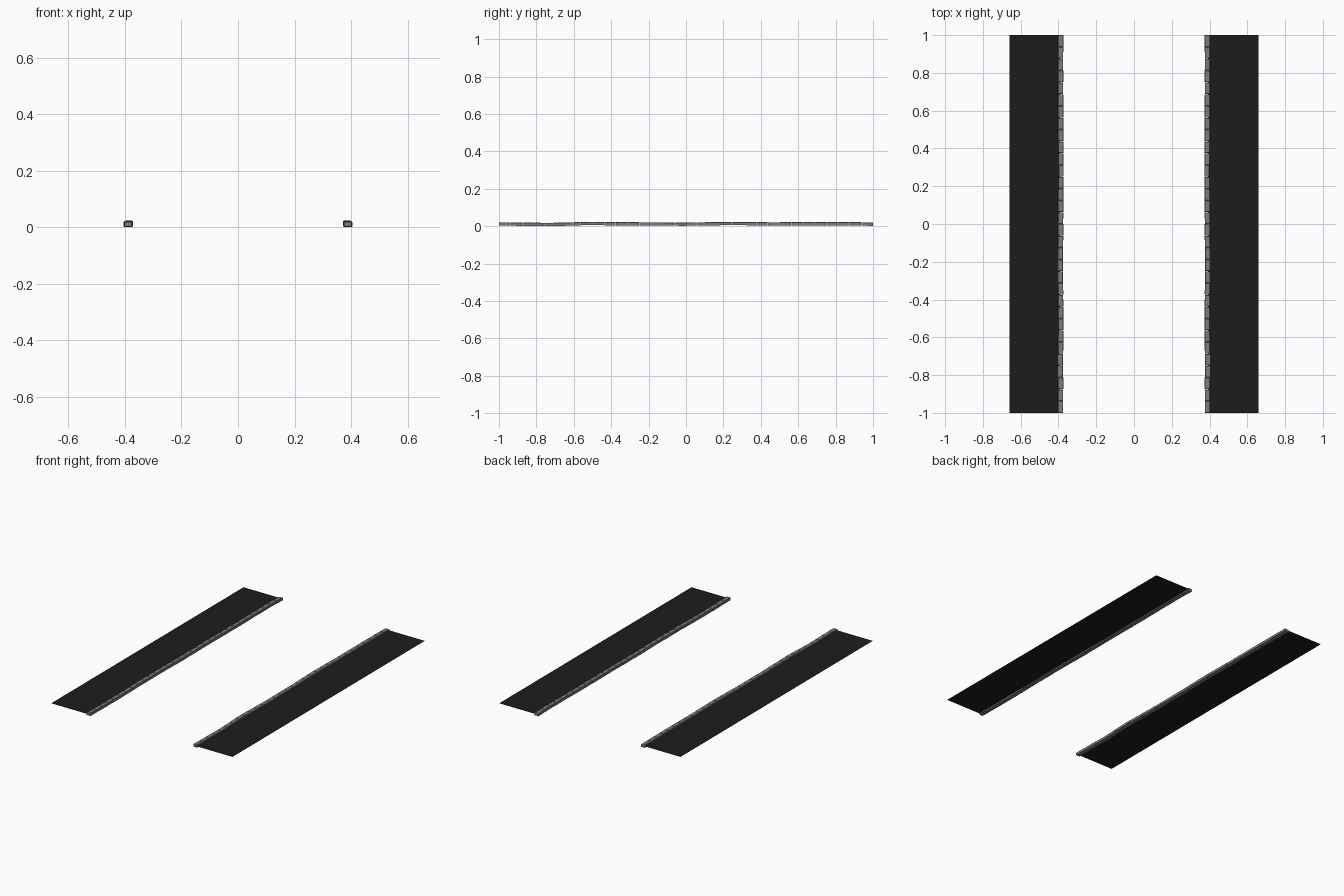
import bpy, bmesh, random

if "Cube" in bpy.data.objects:
    bpy.data.objects.remove(bpy.data.objects["Cube"])

random.seed(4)

def material(name, v):
    m = bpy.data.materials.new(name)
    m.diffuse_color = (v, v, v, 1)
    m.use_nodes = True
    m.node_tree.nodes["Principled BSDF"].inputs["Base Color"].default_value = m.diffuse_color
    return m

def finish(bm, name, mat):
    me = bpy.data.meshes.new(name)
    bmesh.ops.recalc_face_normals(bm, faces=bm.faces)
    bm.to_mesh(me)
    bm.free()
    ob = bpy.data.objects.new(name, me)
    bpy.context.collection.objects.link(ob)
    me.materials.append(mat)
    ob.modifiers.new("mirror", 'MIRROR').use_mirror_merge = False
    return ob

# settling of the kerb along its length: (y, sideways, vertical)
WAVE = [(-1, .002, .003), (-.75, .002, 0), (-.5, 0, .005), (-.25, .003, .003),
        (0, .001, .002), (.25, -.001, .005), (.5, .001, .003), (.75, .001, .004),
        (.9, .002, .004), (1, .001, .001)]

def wave(y):
    for (a, ax, az), (b, bx, bz) in zip(WAVE, WAVE[1:]):
        if y <= b:
            t = max(0, (y - a) / (b - a))
            t = t * t * (3 - 2 * t)
            return ax + (bx - ax) * t, az + (bz - az) * t
    return WAVE[-1][1:]

# flat pavement strips
bm = bmesh.new()
bm.faces.new([bm.verts.new(p) for p in
              ((.392, -1, .011), (.66, -1, .011), (.66, 1, .011), (.392, 1, .011))])
finish(bm, "pavement_strip", material("dark_asphalt", .012))

# row of bevelled kerb stones
bm = bmesh.new()
n, gap = 32, .0006
step = 2 / n
for i in range(n):
    y0 = -1 + i * step + (gap if i else 0)
    y1 = -1 + (i + 1) * step - (gap if i < n - 1 else 0)
    jx, jz = random.uniform(-.0008, .0008), random.uniform(0, .0006)
    res = bmesh.ops.create_cube(bm, size=1)
    for v in res['verts']:
        y = y0 if v.co.y < 0 else y1
        dx, dz = wave(y)
        v.co = ((.373 if v.co.x < 0 else .401) + dx + jx, y,
                (0 if v.co.z < 0 else .0175) + dz + jz)
    edges = {e for v in res['verts'] for e in v.link_edges
             if all(w.co.z > .012 for w in e.verts)}
    bmesh.ops.bevel(bm, geom=list(edges), offset=.002, segments=1, affect='EDGES')
finish(bm, "kerb_stones", material("kerb_grey", .2))
